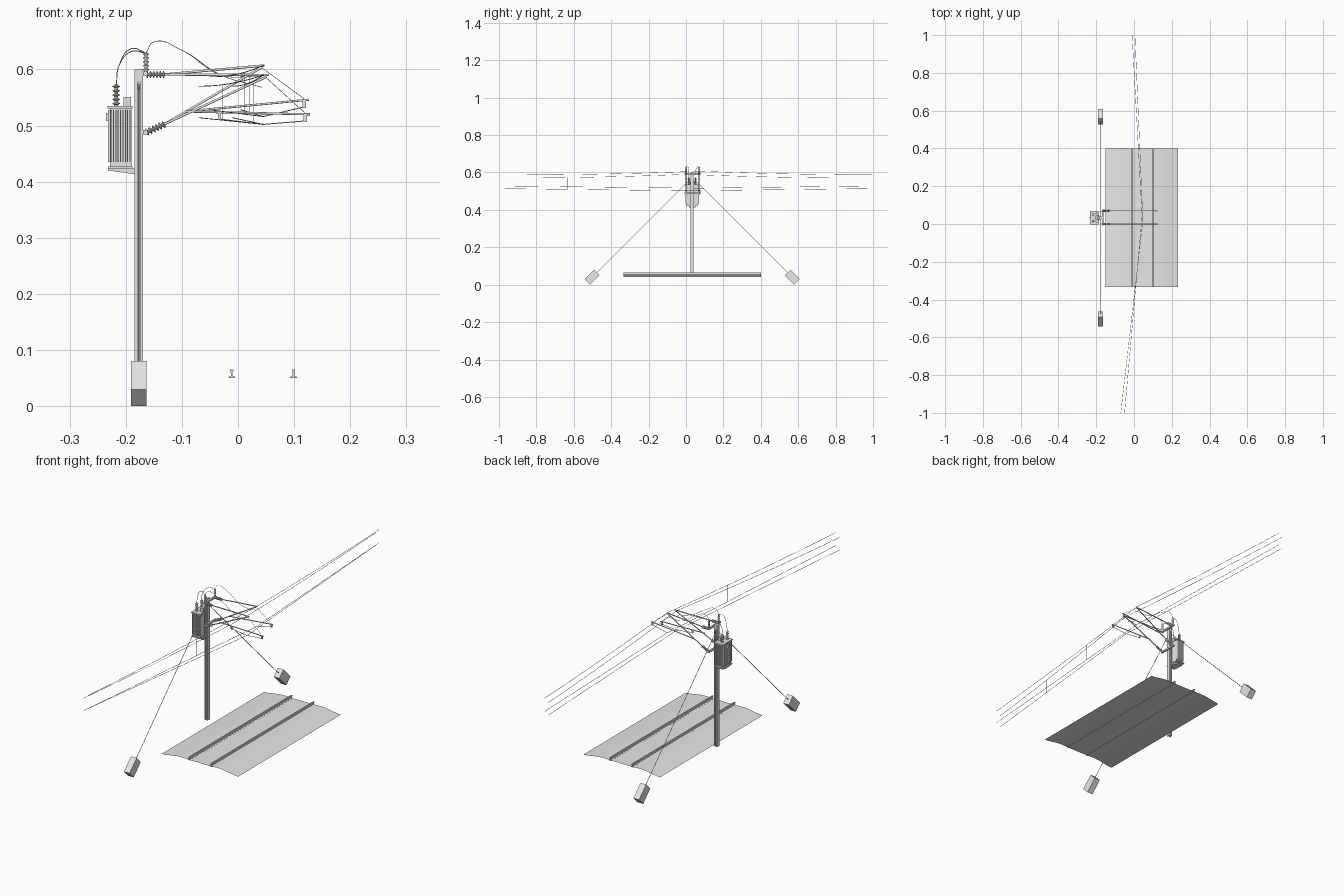
import bpy, bmesh, math
from mathutils import Vector, Matrix

if "Cube" in bpy.data.objects:
    bpy.data.objects.remove(bpy.data.objects["Cube"])

grey = bpy.data.materials.new("plain_grey")
grey.diffuse_color = (0.8, 0.8, 0.8, 1)
grey.use_nodes = True
grey.node_tree.nodes["Principled BSDF"].inputs["Base Color"].default_value = grey.diffuse_color
POST_X, MID_Y = -0.177, 0.033
ARM_Y = (0.0, 0.07)


def finish(bm, name, smooth=False):
    bmesh.ops.recalc_face_normals(bm, faces=bm.faces)
    me = bpy.data.meshes.new(name)
    bm.to_mesh(me)
    bm.free()
    me.materials.append(grey)
    ob = bpy.data.objects.new(name, me)
    bpy.context.collection.objects.link(ob)
    if smooth:
        bpy.ops.object.select_all(action='DESELECT')
        ob.select_set(True)
        bpy.context.view_layer.objects.active = ob
        bpy.ops.object.shade_smooth_by_angle(angle=math.radians(40))
    return ob


def box(name, lo, hi):
    lo, hi = Vector(lo), Vector(hi)
    bm = bmesh.new()
    bmesh.ops.create_cube(bm, size=1, matrix=Matrix.Translation((lo + hi) / 2) @ Matrix.Diagonal((*(hi - lo), 1)))
    return finish(bm, name)


def lathe(name, p0, p1, profile, n=12):
    """Turned part from p0 to p1; profile is (fraction along, radius)."""
    p0, d = Vector(p0), Vector(p1) - Vector(p0)
    q = d.to_track_quat('Z', 'Y')
    bm = bmesh.new()
    rings = []
    for t, r in profile:
        rings.append([bm.verts.new(p0 + d * t + q @ Vector((r * math.cos(i * math.tau / n), r * math.sin(i * math.tau / n), 0)))
                      for i in range(n)])
    for a, b in zip(rings, rings[1:]):
        for i in range(n):
            bm.faces.new((a[i], a[(i + 1) % n], b[(i + 1) % n], b[i]))
    bm.faces.new(rings[0][::-1])
    bm.faces.new(rings[-1])
    return finish(bm, name, True)


def tube(name, p0, p1, r, n=10):
    return lathe(name, p0, p1, [(0, r), (1, r)], n)


def insulator(name, p0, p1, discs=6, r=0.0065, core=0.003):
    prof = [(0, core)]
    for i in range(discs):
        t = (i + 0.15) / discs
        prof += [(t, core), (t + 0.35 / discs, r), (t + 0.5 / discs, r), (t + 0.7 / discs, core)]
    return lathe(name, p0, p1, prof + [(1, core)])


def cable(name, pts, r):
    cu = bpy.data.curves.new(name, 'CURVE')
    cu.dimensions = '3D'
    cu.bevel_depth = r
    cu.bevel_resolution = 1
    cu.resolution_u = 8
    sp = cu.splines.new('BEZIER')
    sp.bezier_points.add(len(pts) - 1)
    for bp, p in zip(sp.bezier_points, pts):
        bp.co = p
        bp.handle_left_type = bp.handle_right_type = 'AUTO'
    cu.materials.append(grey)
    ob = bpy.data.objects.new(name, cu)
    bpy.context.collection.objects.link(ob)


def extrude_profile(name, pts, axis, lo, hi, closed=True):
    """Sweep a 2D outline along y (pts are x,z) or z (pts are x,y)."""
    bm = bmesh.new()
    put = lambda p, t: bm.verts.new((p[0], t, p[1]) if axis == 'y' else (p[0], p[1], t))
    a, b = [put(p, lo) for p in pts], [put(p, hi) for p in pts]
    n = len(pts)
    for i in range(n if closed else n - 1):
        j = (i + 1) % n
        bm.faces.new((a[i], a[j], b[j], b[i]))
    if closed:
        bm.faces.new(a[::-1])
        bm.faces.new(b)
    return finish(bm, name, not closed)


# Track bed: a thin curved sheet, plus two rails
cx = 0.042
half = [(0.192, 0.041), (0.17, 0.043), (0.14, 0.048), (0.115, 0.052), (0.09, 0.053), (0.045, 0.0515)]
bed = [(cx - x, z) for x, z in half] + [(cx + x, z) for x, z in half[::-1]]
sheet = extrude_profile("track_bed", bed, 'y', -0.333, 0.4, closed=False)
for p in sheet.data.polygons:
    if p.normal.z < 0:
        p.flip()
for i, x in enumerate((-0.011, 0.099)):
    side = [(0.006, 0.050), (0.006, 0.052), (0.0015, 0.054), (0.0015, 0.060), (0.003, 0.061), (0.003, 0.065)]
    extrude_profile(f"rail_{i}", [(x + u, z) for u, z in side] + [(x - u, z) for u, z in side[::-1]], 'y', -0.333, 0.4)

# Mast: H section with open sides facing front and back
f, w, g = 0.0075, 0.008, 0.0025
h = [(-f, -w), (-g, -w), (-g, -0.0015), (g, -0.0015), (g, -w), (f, -w)]
extrude_profile("mast", [(POST_X + x, MID_Y + y) for x, y in h + [(-x, -y) for x, y in h]], 'z', 0.05, 0.578)
box("mast_cap", (POST_X - f, MID_Y - w, 0.578), (POST_X + f, MID_Y + w, 0.6))

# Guy wires and tilted anchor blocks
for name, s in (("front", -1), ("back", 1)):
    c = Vector((POST_X, MID_Y + s * 0.535, 0.04))
    tube(f"guy_wire_{name}", (POST_X, MID_Y, 0.575), c, 0.0013, 6)
    bm = bmesh.new()
    bmesh.ops.create_cube(bm, size=1, matrix=Matrix.Translation(c) @ Matrix.Rotation(s * math.radians(-45), 4, 'X')
                          @ Matrix.Diagonal((0.028, 0.071, 0.042, 1)))
    finish(bm, f"anchor_block_{name}")

# Transformer tank with cooling fins, lid, terminal box and shelf
x0, x1, y0, y1 = -0.228, -0.190, 0.003, 0.063
box("transformer_tank", (x0, y0, 0.425), (x1, y1, 0.532))
box("transformer_lid", (x0 - 0.005, y0 - 0.006, 0.530), (x1 + 0.002, y1 + 0.006, 0.535))
box("transformer_base", (x0 - 0.004, y0 - 0.005, 0.423), (x1 + 0.002, y1 + 0.005, 0.427))
for i in range(9):
    x = x0 + 0.002 + i * 0.0042
    box(f"fin_front_{i}", (x - 0.001, y0 - 0.006, 0.435), (x + 0.001, y0, 0.528))
    box(f"fin_back_{i}", (x - 0.001, y1, 0.435), (x + 0.001, y1 + 0.006, 0.528))
for i in range(11):
    y = y0 + 0.004 + i * 0.0052
    box(f"fin_side_{i}", (x0 - 0.004, y - 0.001, 0.435), (x0, y + 0.001, 0.528))
box("gauge", (x0 - 0.007, MID_Y - 0.004, 0.508), (x0 - 0.003, MID_Y + 0.004, 0.522))
box("terminal_box", (-0.204, MID_Y - 0.012, 0.535), (-0.191, MID_Y + 0.012, 0.551))
extrude_profile("shelf", [(-0.232, 0.423), (-0.232, 0.420), (-0.184, 0.413), (-0.184, 0.423)], 'y', 0.015, 0.051)

# Cross beams carrying the two swinging arms
for z in (0.592, 0.488):
    box(f"cross_beam_{z}", (-0.169, -0.007, z - 0.004), (-0.161, 0.077, z + 0.004))

# Two arms: tube tip, registration tube tip
specs = ((ARM_Y[0], (0.055, 0.590), (0.128, 0.520)), (ARM_Y[1], (0.047, 0.607), (0.126, 0.546)))
for k, (y, tip, reg) in enumerate(specs):
    P = lambda x, z: (x, y, z)
    insulator(f"upper_insulator_{k}", P(-0.165, 0.591), P(-0.13, 0.591))
    insulator(f"lower_insulator_{k}", P(-0.165, 0.487), P(-0.13, 0.503))
    tube(f"top_tube_{k}", P(-0.132, 0.591), P(*tip), 0.0022)
    tube(f"diagonal_tube_{k}", P(-0.132, 0.502), P(tip[0] - 0.004, tip[1] - 0.003), 0.0022)
    tube(f"registration_tube_{k}", P(-0.093, 0.525), P(*reg), 0.002)
    tube(f"hanger_wire_{k}", P(tip[0] - 0.01, tip[1]), P(reg[0] - 0.006, reg[1]), 0.0006, 6)
    ends = [reg[0] - 0.008] + ([-0.033] if k == 0 else [])
    for j, x in enumerate(ends):
        zt = 0.525 + (reg[1] - 0.525) * (x + 0.093) / (reg[0] + 0.093)
        box(f"drop_bracket_{k}_{j}", (x - 0.003, y - 0.0025, zt - 0.014), (x + 0.003, y + 0.0025, zt))
        tube(f"steady_arm_{k}_{j}", P(x, zt - 0.012), P(0.045, 0.502 + 0.014 * k), 0.001, 6)

    # Bushing, post insulator and the cables joining them to the line
    by = MID_Y + (-0.018, 0.018)[k]
    insulator(f"bushing_{k}", (-0.217, by, 0.535), (-0.217, by, 0.573), 5)
    insulator(f"post_insulator_{k}", P(-0.164, 0.596), P(-0.164, 0.630), 5, 0.005)
    top = 0.641 - 0.005 * k
    cable(f"bushing_cable_{k}", [(-0.217, by, 0.572), (-0.212, by, 0.607), (-0.19, (by + y) / 2, top - 0.004), P(-0.164, 0.629)], 0.0009)
    cable(f"line_cable_{k}", [P(-0.164, 0.629), P(-0.15, 0.649), P(-0.10, 0.634), P(-0.03, 0.590), P(0.043, 0.568 + 0.02 * k)], 0.0007)

# Overhead wires: staggered contact and messenger wires, with droppers
R = 0.0008
for k, (y, tip, reg) in enumerate(specs):
    zc, zm, xs = 0.502 + 0.014 * k, tip[1], 0.045
    xa, xb = (-0.07, -0.01) if k == 0 else (-0.05, 0.005)

    def wire_x(v):
        t = (y - v) / (y + 1) if v < y else (v - y) / (1 - y)
        return xs + ((xa if v < y else xb) - xs) * t

    def wire_z(v):
        return zm - 0.02 * (1 - (1 - min(abs(v - y), 1)) ** 2)

    for a, b in ((-1, y), (y, 1)):
        side = "front" if a < -0.5 else "back"
        tube(f"contact_wire_{side}_{k}", (wire_x(a), a, zc + 0.012 * (a < -0.5)), (wire_x(b), b, zc + 0.012 * (b > 0.5)), R, 6)
        vs = [a + (b - a) * i / 6 for i in range(7)]
        cable(f"messenger_wire_{side}_{k}", [(wire_x(v), v, wire_z(v)) for v in vs], R)
    for v in ((-0.635, 0.31) if k == 0 else (-0.31, 0.65)):
        z = zc + 0.012 * abs(v - y) / (1 + (y if v < y else -y))
        tube(f"dropper_{k}_{v}", (wire_x(v), v, z), (wire_x(v), v, wire_z(v)), 0.0006, 6)
